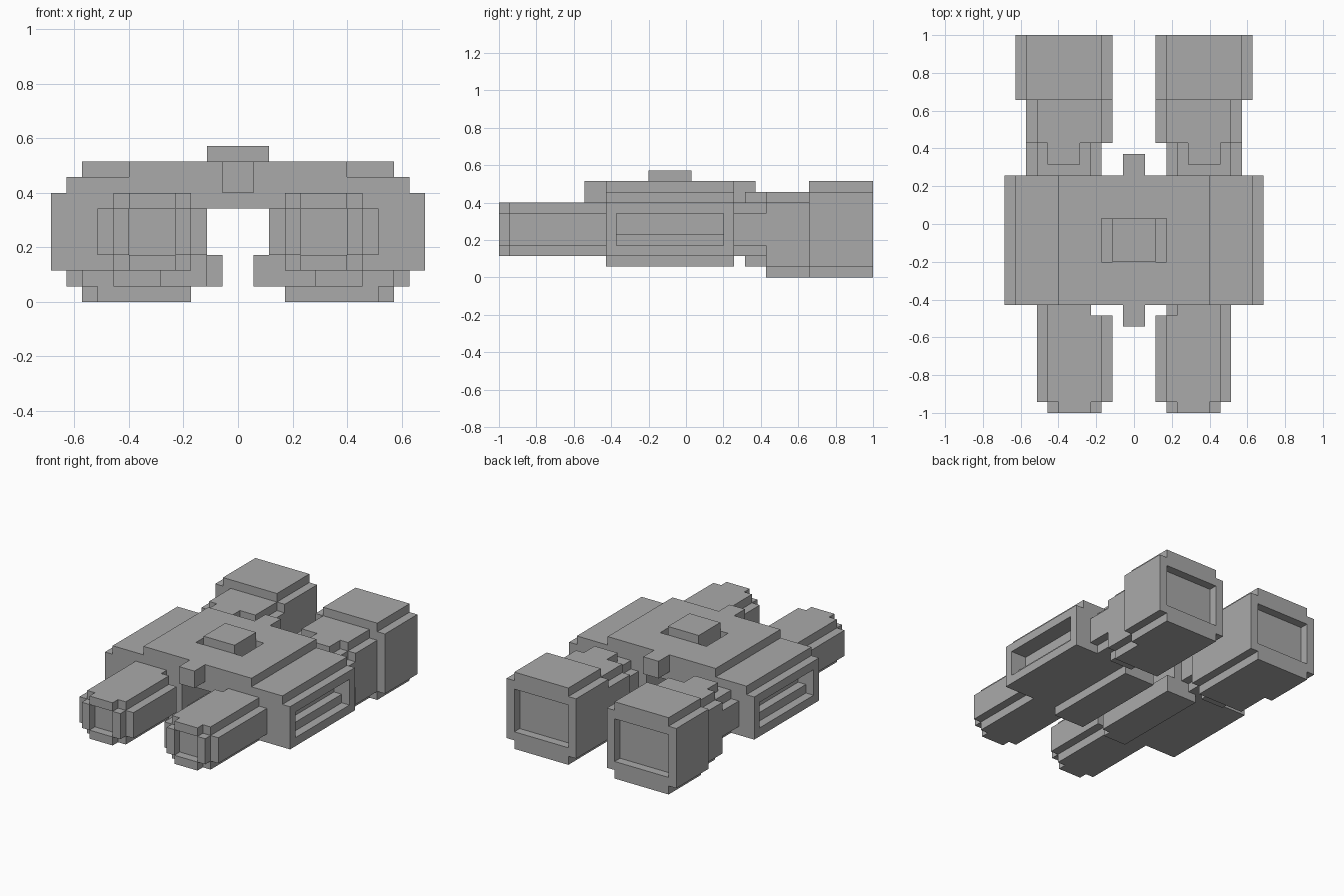
import bpy
import bmesh

if "Cube" in bpy.data.objects:
    bpy.data.objects.remove(bpy.data.objects["Cube"])

U = 2 / 35          # one block of the grid the model sits on
FACES = {           # outward direction -> face corners
    (1, 0, 0): ((1, 0, 0), (1, 1, 0), (1, 1, 1), (1, 0, 1)),
    (-1, 0, 0): ((0, 0, 0), (0, 0, 1), (0, 1, 1), (0, 1, 0)),
    (0, 1, 0): ((0, 1, 0), (0, 1, 1), (1, 1, 1), (1, 1, 0)),
    (0, -1, 0): ((0, 0, 0), (1, 0, 0), (1, 0, 1), (0, 0, 1)),
    (0, 0, 1): ((0, 0, 1), (1, 0, 1), (1, 1, 1), (0, 1, 1)),
    (0, 0, -1): ((0, 0, 0), (0, 1, 0), (1, 1, 0), (1, 0, 0)),
}
grey = bpy.data.materials.new("grey_metal")
grey.diffuse_color = (0.4, 0.4, 0.4, 1)
grey.use_nodes = True
grey.node_tree.nodes["Principled BSDF"].inputs["Base Color"].default_value = grey.diffuse_color


def box(x0, x1, y0, y1, z0, z1, side=1):
    """Set of grid blocks in a box; side=-1 mirrors it across x."""
    if side < 0:
        x0, x1 = -x1, -x0
    return {(x, y, z) for x in range(x0, x1)
            for y in range(y0, y1) for z in range(z0, z1)}


parts = {}

# Central hull with stepped top and raised hatch between two slots
hull = box(-7, 7, 10, 22, 6, 9)
for s in (1, -1):
    hull |= box(2, 12, 10, 22, 2, 7, s) | box(7, 11, 10, 22, 7, 8, s)
    hull |= box(1, 5, 10, 22, 1, 2, s) | box(1, 2, 10, 22, 2, 3, s)
    hull -= box(11, 12, 11, 21, 3, 6, s)      # side window
    hull -= box(10, 11, 11, 21, 4, 6, s)      # deeper upper half of window
    hull -= box(2, 3, 14, 18, 8, 9, s)        # hatch slots
hull -= box(1, 2, 10, 11, 1, 3, -1)
parts["hull"] = hull
parts["hatch"] = box(-2, 2, 14, 18, 9, 10)
parts["spine_front"] = box(-1, 1, 8, 10, 7, 9)
parts["spine_back"] = box(-1, 1, 22, 24, 7, 9)

for s, name in ((1, "right"), (-1, "left")):
    # Front prong with bevelled corners and a hollow tip
    prong = box(3, 8, 1, 10, 2, 7, s) | box(2, 9, 1, 10, 3, 6, s)
    prong |= box(3, 8, 0, 1, 3, 6, s) | box(4, 7, 0, 1, 2, 7, s)
    prong -= box(4, 7, 0, 1, 3, 6, s)
    prong -= box(2, 3, 9, 10, 3, 6, s) | box(3, 4, 9, 10, 5, 7, s)
    if s < 0:
        prong -= box(2, 4, 9, 10, 2, 7, s)
    parts[name + "_prong"] = prong
    # Neck joining hull and engine
    neck = box(3, 10, 22, 25, 3, 6, s) | box(4, 9, 22, 25, 2, 7, s)
    neck |= box(5, 8, 23, 25, 1, 8, s)
    neck |= box(2, 10, 25, 29, 1, 7, s) | box(3, 9, 25, 29, 0, 8, s)
    parts[name + "_engine_neck"] = neck
    # Engine block with recessed exhaust
    engine = box(3, 10, 29, 35, 0, 9, s) | box(2, 11, 29, 35, 1, 8, s)
    engine -= box(3, 10, 34, 35, 2, 7, s)
    parts[name + "_engine"] = engine

# Skin each part, leaving out faces hidden against other parts
solid = set().union(*parts.values())
for name, blocks in parts.items():
    bm = bmesh.new()
    for b in sorted(blocks):
        for d, corners in FACES.items():
            if tuple(p + q for p, q in zip(b, d)) in solid:
                continue
            bm.faces.new([bm.verts.new(((b[0] + c[0]) * U,
                                        (b[1] + c[1] - 17.5) * U,
                                        (b[2] + c[2]) * U)) for c in corners])
    bmesh.ops.remove_doubles(bm, verts=bm.verts[:], dist=1e-4)
    mesh = bpy.data.meshes.new(name)
    bm.to_mesh(mesh)
    bm.free()
    mesh.materials.append(grey)
    bpy.context.collection.objects.link(bpy.data.objects.new(name, mesh))
